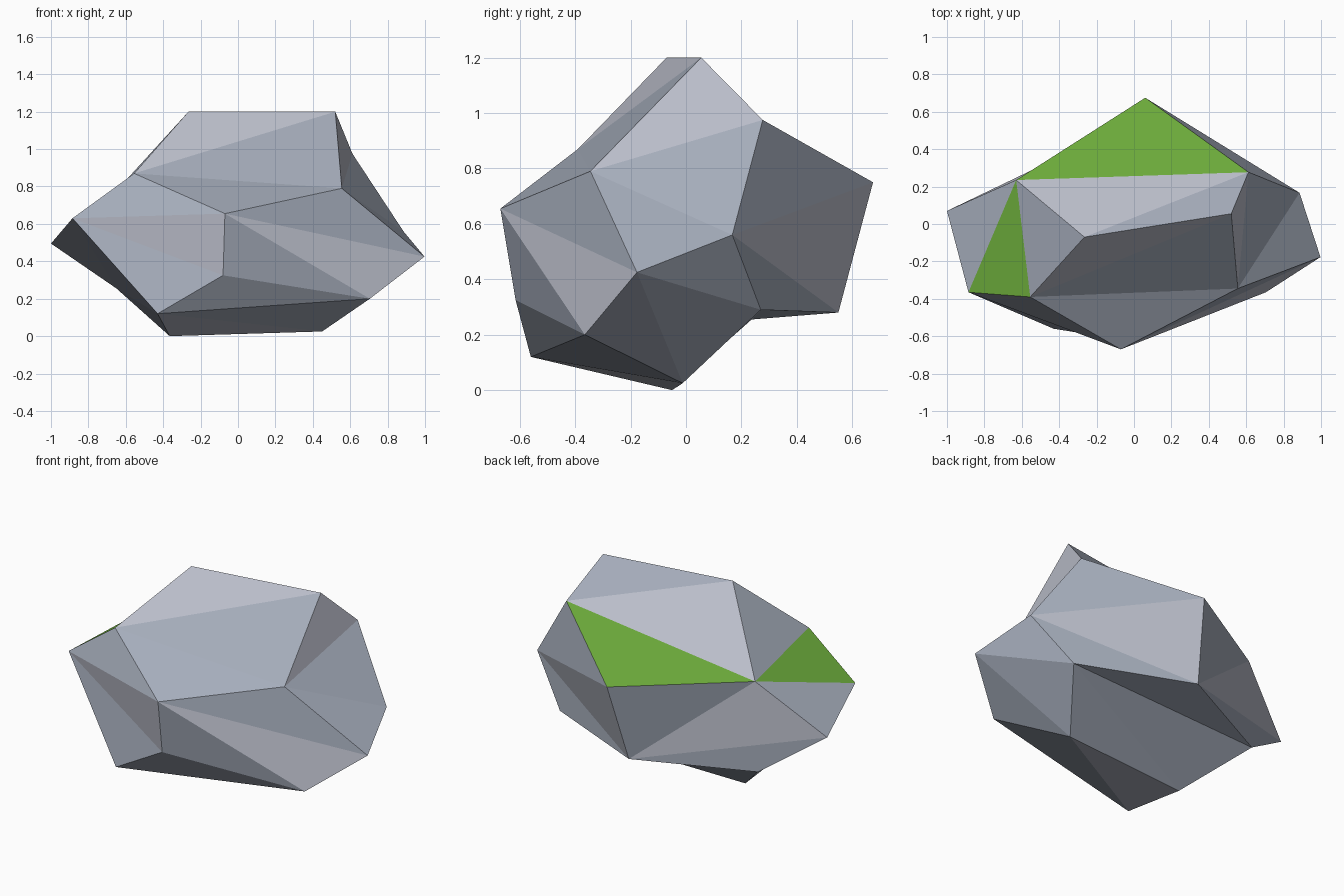
import bpy, bmesh

if "Cube" in bpy.data.objects:
    bpy.data.objects.remove(bpy.data.objects["Cube"])

# Rock corners: a distorted dodecahedron, one letter per corner
corners = {
    'A': (-.265, -.07, 1.2), 'B': (.52, .055, 1.2), 'C': (-.555, -.39, .87), 'D': (.555, -.345, .79),
    'E': (-.07, -.67, .655), 'F': (-.08, -.615, .325), 'G': (-.43, -.56, .12), 'H': (.705, -.365, .2),
    'I': (.997, -.177, .425), 'J': (.885, .167, .56), 'K': (.612, .277, .975), 'L': (.06, .675, .75),
    'M': (-.63, .235, .80), 'N': (-.885, -.365, .63), 'O': (-1, .07, .495), 'P': (-.365, -.05, 0),
    'Q': (.45, -.012, .025), 'R': (.66, .27, .29), 'S': (0, .55, .28), 'T': (-.65, .237, .255),
}

# Twelve five-sided facets, each split as a fan from its first corner
facets = "KLMAB MACNO CABDE NCEFG EDIHF DBKJI GFHQP IJRQH JKLSR STOML TONGP RQPTS".split()
mossy = {"KLM", "MCN"}
pale = {"KMA", "CAB", "NEF", "EIH", "DBK", "GQP", "JLS", "SOM"}

bm = bmesh.new()
verts = {name: bm.verts.new(co) for name, co in corners.items()}
for f in facets:
    for i in range(1, 4):
        tri = f[0] + f[i] + f[i + 1]
        face = bm.faces.new([verts[c] for c in tri])
        face.material_index = 1 if tri in mossy else 2 if tri in pale else 0
bmesh.ops.recalc_face_normals(bm, faces=bm.faces)

mesh = bpy.data.meshes.new("rock")
bm.to_mesh(mesh)
bm.free()

# Blue-grey stone with moss patches and paler stone faces
for name, colour in (("stone", (.38, .42, .50)), ("moss", (.147, .40, .043)), ("pale_stone", (.51, .53, .61))):
    mat = bpy.data.materials.new(name)
    mat.diffuse_color = (*colour, 1)
    mat.use_nodes = True
    mat.node_tree.nodes["Principled BSDF"].inputs["Base Color"].default_value = mat.diffuse_color
    mesh.materials.append(mat)

rock = bpy.data.objects.new("rock", mesh)
bpy.context.collection.objects.link(rock)
